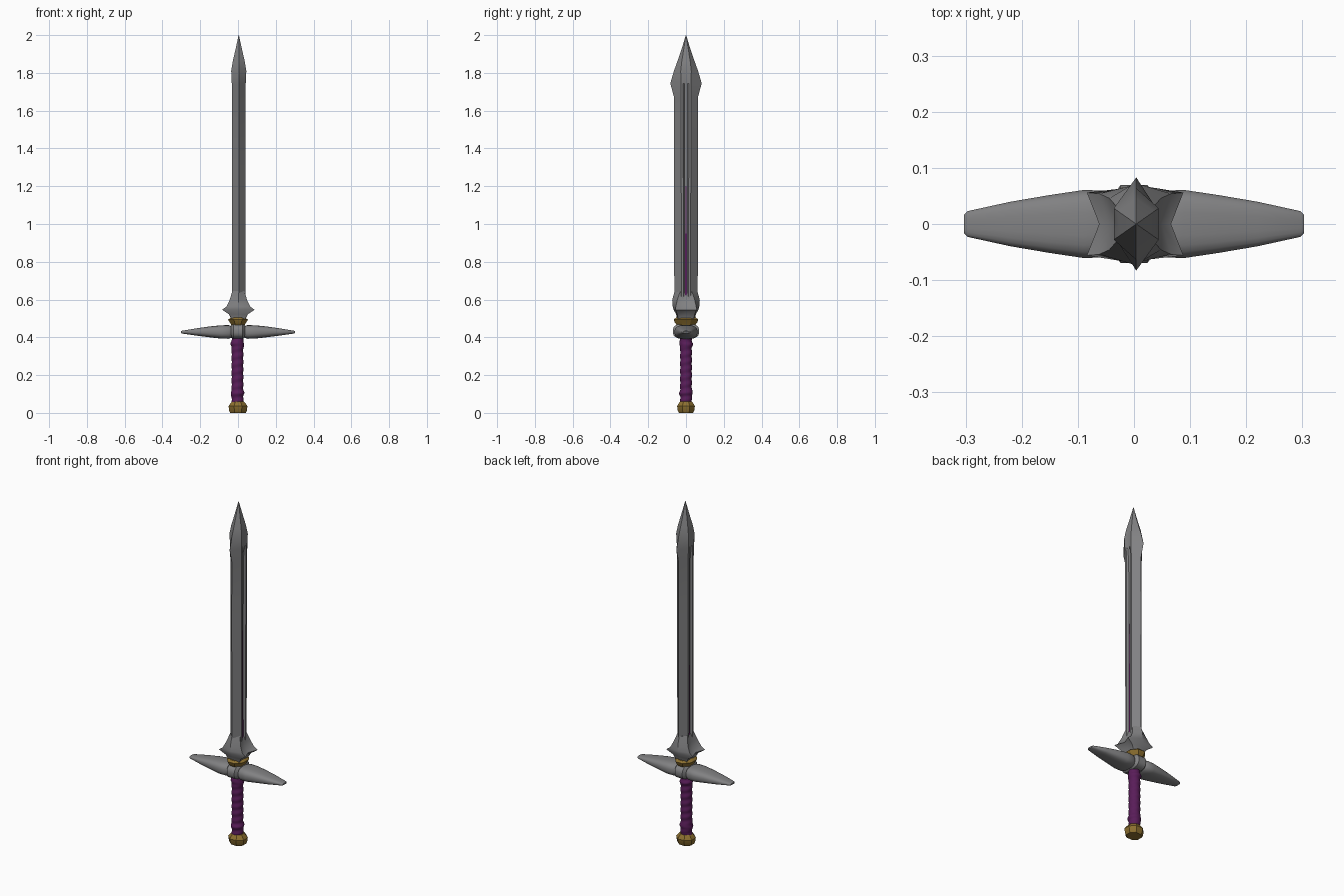
import bpy, bmesh, math

if "Cube" in bpy.data.objects:
    bpy.data.objects.remove(bpy.data.objects["Cube"])


def material(name, rgb):
    m = bpy.data.materials.new(name)
    m.diffuse_color = (*rgb, 1)
    m.use_nodes = True
    m.node_tree.nodes["Principled BSDF"].inputs["Base Color"].default_value = m.diffuse_color
    return m


STEEL = material("steel grey", (0.22, 0.22, 0.225))
GOLD = material("dull gold", (0.27, 0.165, 0.03))
PURPLE = material("dark purple", (0.1, 0.012, 0.1))


def loft(name, rings, mat, angle=30):
    """Skin a list of equal-length point rings and cap both ends."""
    bm = bmesh.new()
    vs = [[bm.verts.new(p) for p in ring] for ring in rings]
    n = len(vs[0])
    for a, b in zip(vs, vs[1:]):
        for i in range(n):
            j = (i + 1) % n
            bm.faces.new((a[i], a[j], b[j], b[i]))
    bm.faces.new(vs[0][::-1])
    bm.faces.new(vs[-1])
    bmesh.ops.recalc_face_normals(bm, faces=bm.faces)
    me = bpy.data.meshes.new(name)
    bm.to_mesh(me)
    bm.free()
    me.materials.append(mat)
    ob = bpy.data.objects.new(name, me)
    bpy.context.collection.objects.link(ob)
    bpy.ops.object.select_all(action='DESELECT')
    ob.select_set(True)
    bpy.context.view_layer.objects.active = ob
    bpy.ops.object.shade_smooth_by_angle(angle=math.radians(angle))
    return ob


def oval(z, rx, ry, n=16, turn=0.0):
    return [(rx * math.cos(turn + math.tau * i / n),
             ry * math.sin(turn + math.tau * i / n), z) for i in range(n)]


CX = 0.004  # blade axis


# Blade: sharp front and back edges, a fuller sunk into each broad side
def blade_ring(z, hx, hy, depth):
    s = hx / 0.037
    half = [(0, -hy), (hx, -0.026 * s), (hx, -0.015 * s), (hx - depth, -0.008 * s),
            (hx - depth, 0.008 * s), (hx, 0.015 * s), (hx, 0.026 * s)]
    return [(CX + x, y, z) for x, y in half] + [(CX - x, -y, z) for x, y in half]


blade = [(0.55, 0.034, 0.058, 0.010), (0.66, 0.035, 0.062, 0.012),
         (1.30, 0.036, 0.064, 0.012), (1.67, 0.036, 0.063, 0.010),
         (1.745, 0.037, 0.083, 0.004), (1.81, 0.040, 0.064, 0.0),
         (1.86, 0.032, 0.046, 0.0), (1.93, 0.016, 0.022, 0.0),
         (2.0, 0.0008, 0.001, 0.0)]
loft("blade", [blade_ring(*b) for b in blade], STEEL, 25)

# Tapered inlay lying in each fuller
for side, label in ((1, "right"), (-1, "left")):
    rings = []
    for z, w in ((0.62, 0.006), (0.9, 0.0045), (1.28, 0.0005)):
        x0, x1 = CX + side * 0.021, CX + side * 0.0262
        rings.append([(x0, -w, z), (x1, -w, z), (x1, w, z), (x0, w, z)])
    loft(label + "_fuller_inlay", rings, PURPLE)


# Collar: four flared corners below the blade
def collar_ring(z, cx, cy, mx, my):
    return [(CX / 2 + x, y, z) for x, y in
            ((mx, 0), (cx, cy), (0, my), (-cx, cy),
             (-mx, 0), (-cx, -cy), (0, -my), (cx, -cy))]


collar = [(0.495, 0.034, 0.040, 0.036, 0.048), (0.522, 0.050, 0.046, 0.040, 0.052),
          (0.546, 0.086, 0.056, 0.064, 0.066), (0.562, 0.064, 0.054, 0.048, 0.070),
          (0.598, 0.046, 0.046, 0.034, 0.073), (0.645, 0.032, 0.030, 0.022, 0.060)]
loft("collar", [collar_ring(*c) for c in collar], STEEL, 40)

# Gold ring under the collar
loft("collar_ring", [oval(z, rx, ry, 8, math.pi / 8) for z, rx, ry in
                     ((0.462, 0.036, 0.050), (0.478, 0.046, 0.064),
                      (0.494, 0.058, 0.070), (0.504, 0.040, 0.058))], GOLD)


# Guard: central block and two tapering arms, with rounded-box sections along x
def guard_ring(x, hy, z0, z1):
    zc, hz = (z0 + z1) / 2, (z1 - z0) / 2
    pts = []
    for i in range(20):
        a = math.tau * (i + 0.5) / 20
        c, s = math.cos(a), math.sin(a)
        pts.append((x, hy * math.copysign(abs(c) ** 0.6, c),
                    zc + hz * math.copysign(abs(s) ** 0.8, s)))
    return pts


block = [(-0.036, 0.052, 0.40, 0.462), (-0.024, 0.070, 0.392, 0.472),
         (0.024, 0.070, 0.392, 0.472), (0.036, 0.052, 0.40, 0.462)]
loft("guard_block", [guard_ring(*b) for b in block], STEEL)
arm = [(0.034, 0.050, 0.398, 0.460), (0.05, 0.060, 0.392, 0.465),
       (0.09, 0.061, 0.393, 0.464), (0.15, 0.052, 0.400, 0.458),
       (0.22, 0.040, 0.409, 0.448), (0.297, 0.023, 0.420, 0.435),
       (0.303, 0.017, 0.423, 0.432)]
for side, label in ((1, "right"), (-1, "left")):
    loft(label + "_guard_arm",
         [guard_ring(side * x, hy, a, b) for x, hy, a, b in arm], STEEL, 40)

# Grip: spiral wrapping with a swollen band at each end
grip = []
for k in range(69):
    z = 0.05 + 0.35 * k / 68
    band = sum(0.005 * math.exp(-((z - c) / 0.012) ** 2) for c in (0.105, 0.365))
    ring = []
    for i in range(20):
        a = math.tau * i / 20
        r = 0.031 + band + 0.0015 * math.sin(a - math.tau * z / 0.04)
        ring.append((r * math.cos(a) - 0.003, r * math.sin(a), z))
    grip.append(ring)
loft("grip", grip, PURPLE, 50)

# Pommel: chunky faceted cap
loft("pommel", [oval(z, rx, ry, 8, math.pi / 8) for z, rx, ry in
                ((0.0, 0.044, 0.040), (0.010, 0.050, 0.047), (0.036, 0.054, 0.051),
                 (0.050, 0.044, 0.042), (0.060, 0.034, 0.034))], GOLD)
